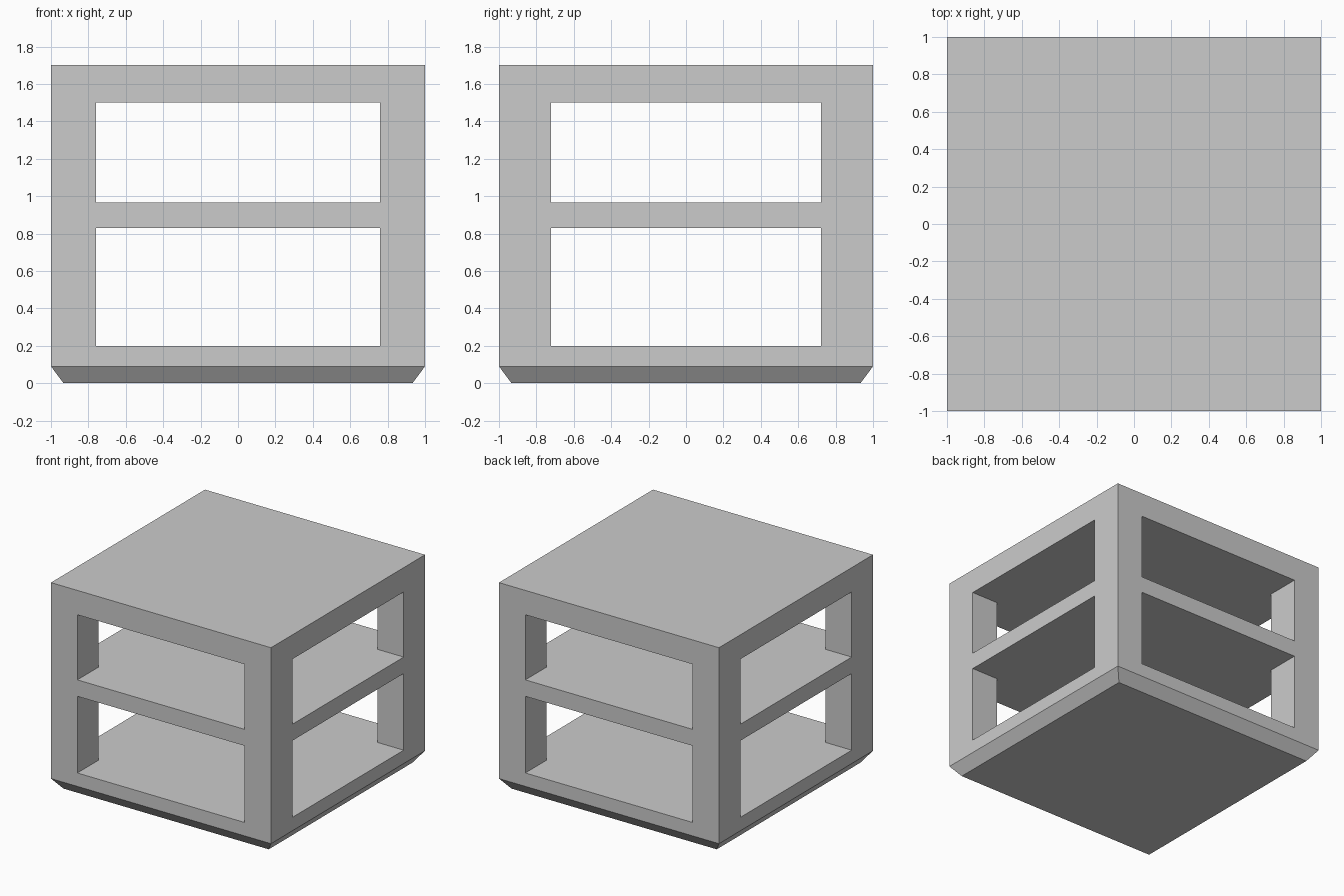
import bpy, bmesh

if "Cube" in bpy.data.objects:
    bpy.data.objects.remove(bpy.data.objects["Cube"])

POST_X, POST_Y = 0.76, 0.723      # inner edges of the corner posts
TOP, RIM, FOOT = 1.70, 0.09, 0.933


def loft(name, rings):
    """Closed solid through matching rings of (x, y, z) points, bottom to top."""
    bm = bmesh.new()
    loops = [[bm.verts.new(p) for p in ring] for ring in rings]
    bm.faces.new(loops[0][::-1])
    bm.faces.new(loops[-1])
    n = len(loops[0])
    for lo, hi in zip(loops, loops[1:]):
        for i in range(n):
            j = (i + 1) % n
            bm.faces.new((lo[i], lo[j], hi[j], hi[i]))
    bmesh.ops.recalc_face_normals(bm, faces=bm.faces)
    mesh = bpy.data.meshes.new(name)
    bm.to_mesh(mesh)
    bm.free()
    ob = bpy.data.objects.new(name, mesh)
    bpy.context.collection.objects.link(ob)
    return ob


def square(h, z):
    return [(-h, -h, z), (h, -h, z), (h, h, z), (-h, h, z)]


def cross(z, a=POST_X, b=POST_Y, r=1.2):
    pts = [(-a, -r), (a, -r), (a, -b), (r, -b), (r, b), (a, b),
           (a, r), (-a, r), (-a, b), (-r, b), (-r, -b), (-a, -b)]
    return [(x, y, z) for x, y in pts]


# Shelf block with a chamfered underside
shelf = loft("shelf_unit", [square(FOOT, 0), square(1, RIM), square(1, TOP)])

# Cross-shaped openings leave four posts between the shelves
for name, z0, z1 in (("lower_opening", 0.20, 0.83), ("upper_opening", 0.965, 1.50)):
    cutter = loft(name + "_cutter", [cross(z0), cross(z1)])
    cutter.hide_render = True
    cutter.hide_set(True)
    mod = shelf.modifiers.new(name, 'BOOLEAN')
    mod.operation = 'DIFFERENCE'
    mod.solver = 'EXACT'
    mod.object = cutter

# Apply the cuts and discard the cutters
bpy.context.view_layer.update()
result = bpy.data.meshes.new_from_object(
    shelf.evaluated_get(bpy.context.evaluated_depsgraph_get()))
shelf.modifiers.clear()
shelf.data = result
for ob in [o for o in bpy.data.objects if o.name.endswith("_cutter")]:
    bpy.data.objects.remove(ob)
